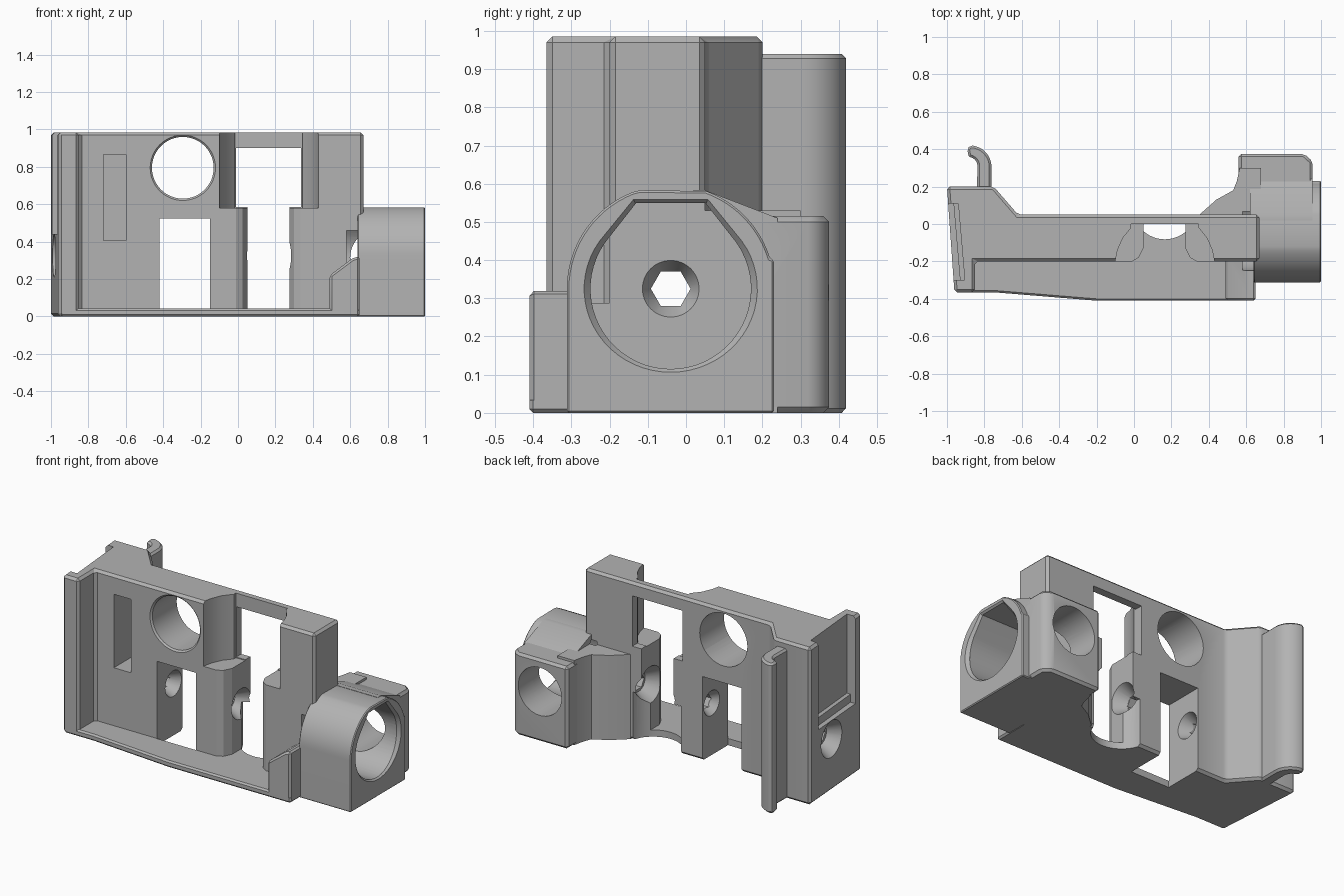
import bpy, bmesh, math
from math import cos, sin, pi, radians

if "Cube" in bpy.data.objects:
    bpy.data.objects.remove(bpy.data.objects["Cube"], do_unlink=True)

grey = bpy.data.materials.new("plain grey")
grey.use_nodes = True
tone = (0.45, 0.45, 0.45, 1)
grey.diffuse_color = tone
grey.node_tree.nodes["Principled BSDF"].inputs["Base Color"].default_value = tone


def prism(name, pts, axis, lo, hi, scale=1, centre=(0, 0)):
    """Extrude a 2D outline along an axis; scale tapers the far end."""
    def place(p, d):
        a, b = p
        return {"x": (d, a, b), "y": (a, d, b), "z": (a, b, d)}[axis]
    bm = bmesh.new()
    near = [bm.verts.new(place(p, lo)) for p in pts]
    far = [bm.verts.new(place([c + (v - c) * scale for v, c in zip(p, centre)], hi)) for p in pts]
    bm.faces.new(near)
    bm.faces.new(far)
    for i in range(len(pts)):
        j = (i + 1) % len(pts)
        bm.faces.new((near[i], near[j], far[j], far[i]))
    bmesh.ops.recalc_face_normals(bm, faces=bm.faces)
    mesh = bpy.data.meshes.new(name)
    bm.to_mesh(mesh)
    bm.free()
    ob = bpy.data.objects.new(name, mesh)
    bpy.context.collection.objects.link(ob)
    mesh.materials.append(grey)
    return ob


def rect(a0, a1, b0, b1):
    return [(a0, b0), (a1, b0), (a1, b1), (a0, b1)]


def arc(ca, cb, r, start=0, end=360, n=48):
    full = end - start == 360
    steps = n if full else n + 1
    return [(ca + r * cos(radians(start + (end - start) * i / n)),
             cb + r * sin(radians(start + (end - start) * i / n))) for i in range(steps)]


def bevel(ob, width):
    m = ob.modifiers.new("chamfer", "BEVEL")
    m.width, m.segments, m.limit_method, m.angle_limit = width, 1, "ANGLE", radians(40)
    return ob


AY, AZ = -0.04, 0.325      # axis of the long bore
TOP = 0.985
parts = []

# main wall with the thick end post
wall = prism("main_wall", [(-1, 0.2), (-0.96, -0.365), (-0.85, -0.365), (-0.85, -0.2),
                           (0.67, -0.2), (0.67, 0.05), (-0.62, 0.05), (-0.75, 0.2)], "z", 0, TOP)
parts.append(bevel(wall, 0.015))

# thin front floor and its raised corner tab
parts.append(bevel(prism("front_floor", [(-0.95, -0.365), (-0.75, -0.365), (-0.2, -0.41),
                                         (0.65, -0.41), (0.65, -0.15), (-0.95, -0.15)], "z", 0, 0.042), 0.01))
parts.append(bevel(prism("corner_tab", [(0.49, 0), (0.65, 0), (0.65, 0.323), (0.61, 0.31),
                                        (0.49, 0.22)], "y", -0.41, -0.15), 0.012))

# round-topped bore housing
housing = ([(0.23, 0), (0.23, 0.4)] + arc(AY, AZ, 0.272, 17, 70, 12)
           + arc(AY, AZ, 0.272, 107, 180, 16) + [(-0.312, 0)])
housing = [(a, min(b, 0.583)) for a, b in housing]
parts.append(bevel(prism("bore_housing", housing, "x", 0.64, 1), 0.015))

# rear block and the curved web joining it to the wall
parts.append(bevel(prism("rear_block", [(0.56, 0.0), (0.56, 0.375), (0.91, 0.375), (0.955, 0.335),
                                        (0.955, 0.0)], "z", 0, 0.515), 0.015))
parts.append(prism("web_slope", [(0.02, 0), (0.24, 0), (0.24, 0.51), (0.05, 0.583), (0.02, 0.583)],
                   "x", 0.62, 0.955))
parts.append(prism("rear_web", [(0.35, 0), (0.35, 0.05), (0.44, 0.13), (0.53, 0.18), (0.55, 0.23),
                                (0.565, 0.3), (0.68, 0.3), (0.68, 0)], "z", 0, 0.53))

# curled hook along the back
hook = ([(-0.84, 0.15), (-0.762, 0.15)] + arc(-0.877, 0.305, 0.115, 0, 90, 10)
        + [(-0.892, 0.4), (-0.885, 0.365)] + arc(-0.885, 0.31, 0.048, 80, 0, 6))
parts.append(bevel(prism("rear_hook", hook, "z", 0, 0.94), 0.012))

# cutters
cuts = []


def cut(*args, **kw):
    cuts.append(prism("cutter", *args, **kw))


# round sight hole with a chamfered rim, window, blind slot
cut(arc(-0.295, 0.795, 0.165), "y", -0.5, 0.5)
cut(arc(-0.295, 0.795, 0.185), "y", -0.21, -0.19, scale=0.89, centre=(-0.295, 0.795))
cut(rect(-0.42, -0.15, -0.1, 0.525), "y", -0.201, 0.3)
cut(rect(-0.72, -0.6, 0.405, 0.865), "y", -0.3, 0.02)

# central bay: flared upper part, upper opening, narrow lower part, round floor notch
half = [(-0.1, -0.3), (-0.1, -0.2), (-0.088, -0.14), (-0.06, -0.075), (-0.015, -0.02), (-0.015, 0)]
cut(half + [(0.33 - x, y) for x, y in reversed(half)], "z", 0.58, 1.2)
cut(rect(-0.012, 0.337, 0.585, 0.9), "y", -0.3, 0.3)
low = [(-0.01, -0.3), (-0.01, -0.2), (0.025, -0.18), (0.05, -0.13), (0.05, 0.1)]
cut(low + [(0.325 - x, y) for x, y in reversed(low)], "z", 0.042, 0.6)
cut(arc(0.165, 0.09, 0.172), "z", -0.1, 0.3)

# flat-topped deep bore with a flared mouth
bore = arc(AY, AZ, 0.21, 145, 395, 40) + [(0.05, 0.55), (-0.13, 0.55)]
cut(bore, "x", 0.58, 1.1)
cut([(AY + (a - AY) * 1.1, AZ + (b - AZ) * 1.06) for a, b in bore], "x", 1.005, 0.98,
    scale=0.91, centre=(AY, AZ))

# rear cross bore
cut(arc(0.75, 0.315, 0.15), "y", 0.0, 0.6)

# hexagonal through passage with flared mouths
cut(arc(AY, AZ, 0.052, n=6), "x", -1.2, 0.8)
for lo, hi, r in ((-1.01, -0.9, 0.13), (-0.41, -0.5, 0.085), (-0.16, -0.1, 0.085),
                  (0.06, -0.03, 0.1), (0.26, 0.355, 0.125), (0.59, 0.52, 0.08)):
    cut(arc(AY, AZ, r, n=32), "x", lo, hi, scale=0.5, centre=(AY, AZ))

# pocket in the outer end
cut([(-1.1, 0.11), (-0.94, 0.11), (-0.905, -0.3), (-1.1, -0.3)], "z", 0.49, 1.2)
cut([(-1.1, 0.11), (-0.965, 0.11), (-0.93, -0.3), (-1.1, -0.3)], "z", 0.44, 0.6)

for ob in parts:
    for c in cuts:
        m = ob.modifiers.new("cut", "BOOLEAN")
        m.operation, m.object, m.solver = "DIFFERENCE", c, "EXACT"

# bake the modifiers, then drop the cutters
bpy.context.view_layer.update()
graph = bpy.context.evaluated_depsgraph_get()
baked = [bpy.data.meshes.new_from_object(ob.evaluated_get(graph)) for ob in parts]
for ob, mesh in zip(parts, baked):
    ob.modifiers.clear()
    ob.data = mesh
for c in cuts:
    bpy.data.objects.remove(c, do_unlink=True)

# smooth shading with crisp edges
bpy.ops.object.select_all(action="DESELECT")
for ob in parts:
    ob.select_set(True)
bpy.context.view_layer.objects.active = parts[0]
bpy.ops.object.shade_smooth_by_angle(angle=radians(25))
